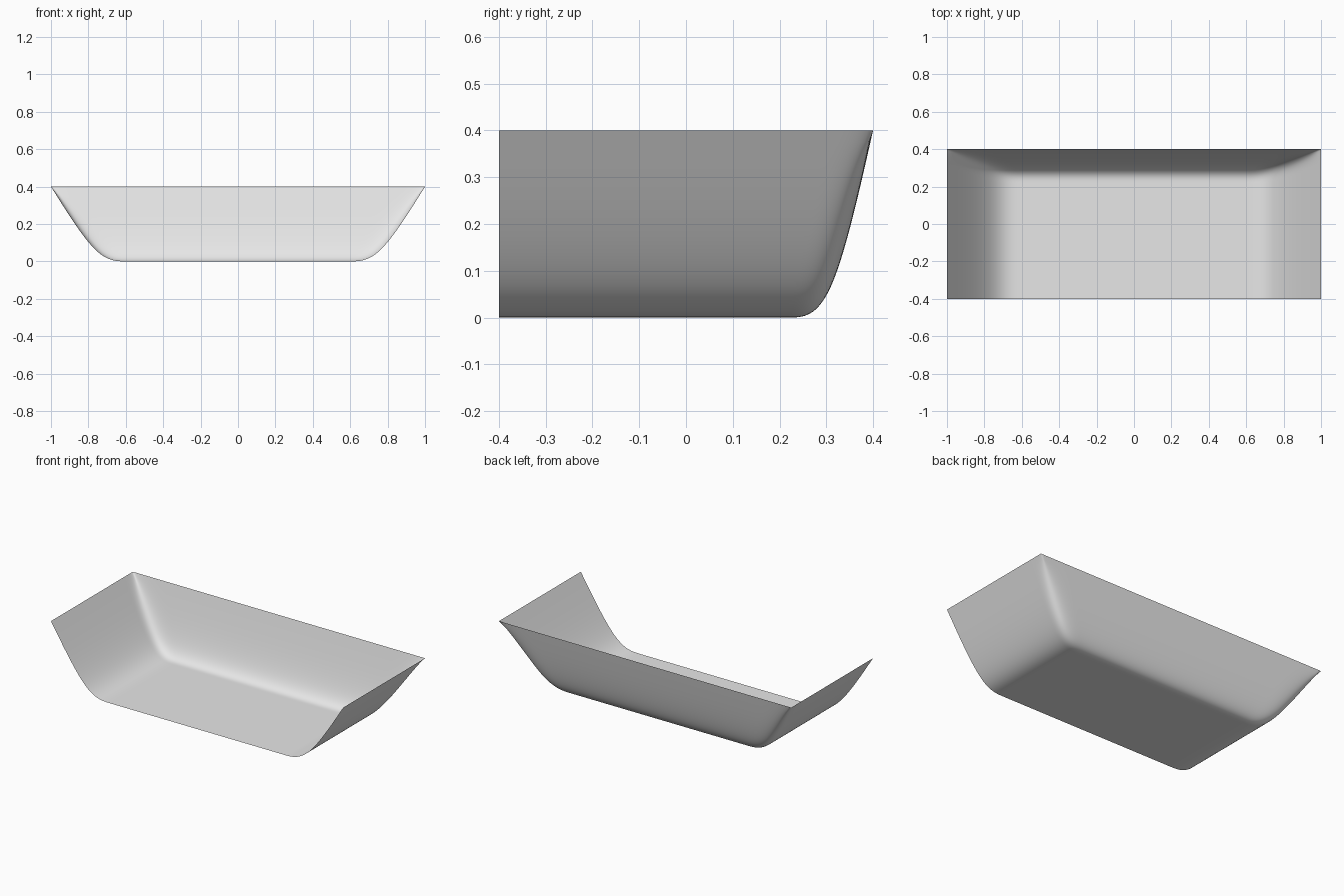
import bpy
import bmesh

cube = bpy.data.objects.get("Cube")
if cube:
    bpy.data.objects.remove(cube, do_unlink=True)

HEIGHT = 0.4
FLARE_X = 1 / 0.75      # rim width over floor width
FLARE_Y = 0.09          # how far the back wall leans out
FRONT = -0.4

grey = bpy.data.materials.new("light_grey")
grey.use_nodes = True
colour = (0.8, 0.8, 0.8, 1)
grey.diffuse_color = colour
grey.node_tree.nodes["Principled BSDF"].inputs["Base Color"].default_value = colour

# Floor cage, with support loops close to the side and back edges
xs = [-0.75, -0.6, -0.4, 0.4, 0.6, 0.75]
ys = [FRONT, 0.12, 0.22, 0.31]
bm = bmesh.new()
crease = bm.verts.layers.float.new("crease_vert")
grid = [[bm.verts.new((x, y, 0)) for x in xs] for y in ys]
for low, high in zip(grid, grid[1:]):
    for i in range(len(xs) - 1):
        bm.faces.new((low[i], low[i + 1], high[i + 1], high[i]))

# Raise the sides and back into flared walls, leaving the front open
open_edges = [e for e in bm.edges if e.is_boundary
              and any(v.co.y > FRONT + 0.01 for v in e.verts)]
result = bmesh.ops.extrude_edge_only(bm, edges=open_edges)
rim = [g for g in result["geom"] if isinstance(g, bmesh.types.BMVert)]
for v in rim:
    v.co.x *= FLARE_X
    if v.co.y > FRONT + 0.01:
        v.co.y += FLARE_Y
    v.co.z = HEIGHT

# Keep the rim corners pointed
for v in rim:
    if abs(v.co.x) > 0.99 and abs(v.co.y) > 0.39:
        v[crease] = 1.0

bmesh.ops.recalc_face_normals(bm, faces=bm.faces)
bm.faces.ensure_lookup_table()
if bm.faces[0].normal.z < 0:
    bmesh.ops.reverse_faces(bm, faces=bm.faces)
for f in bm.faces:
    f.smooth = True

# Smooth open tray
mesh = bpy.data.meshes.new("curved_tray")
bm.to_mesh(mesh)
bm.free()
mesh.materials.append(grey)
tray = bpy.data.objects.new("curved_tray", mesh)
bpy.context.collection.objects.link(tray)
smooth = tray.modifiers.new("smooth_surface", "SUBSURF")
smooth.levels = smooth.render_levels = 4
smooth.boundary_smooth = "PRESERVE_CORNERS"
